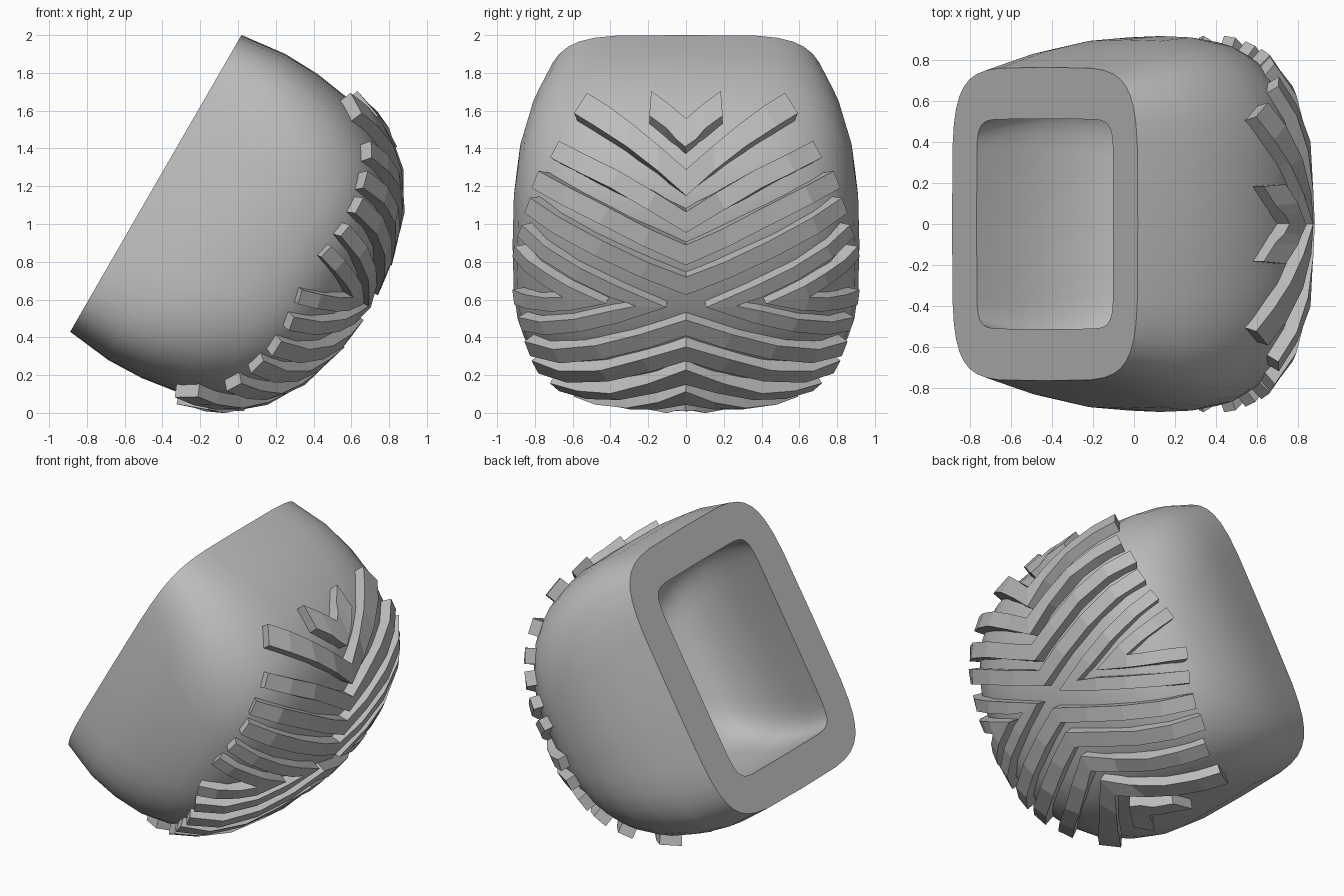
import bpy, bmesh, math
from mathutils import Vector
from mathutils.bvhtree import BVHTree

cube = bpy.data.objects.get("Cube")
if cube:
    bpy.data.objects.remove(cube)

# Tilted frame: u runs along the rim, v across it, d is depth below the rim
U, V, D = Vector((0.5, 0, 0.866)), Vector((0, 1, 0)), Vector((0.866, 0, -0.5))
RIM = Vector((-0.435, 0, 1.215))

def place(u, v, d):
    return RIM + U * u + V * v + D * d

grey = bpy.data.materials.new("grey rubber")
grey.use_nodes = True
colour = (0.5, 0.5, 0.5, 1)
grey.diffuse_color = colour
grey.node_tree.nodes["Principled BSDF"].inputs["Base Color"].default_value = colour

def finish(bm, name, smooth):
    bmesh.ops.recalc_face_normals(bm, faces=bm.faces)
    mesh = bpy.data.meshes.new(name)
    bm.to_mesh(mesh)
    bm.free()
    mesh.materials.append(grey)
    ob = bpy.data.objects.new(name, mesh)
    bpy.context.collection.objects.link(ob)
    if smooth:
        bpy.ops.object.select_all(action='DESELECT')
        ob.select_set(True)
        bpy.context.view_layer.objects.active = ob
        bpy.ops.object.shade_smooth_by_angle(angle=math.radians(40))
    return ob

# Cup body: squarish rings (depth, half length, half width, squareness)
RINGS = [(0, .907, .765, 5.2), (.25, .936, .85, 4.4), (.45, .93, .9, 3.8),
         (.65, .9, .918, 3.4), (.83, .835, .895, 3.1), (.94, .77, .855, 2.9),
         (1.06, .65, .77, 2.8), (1.16, .48, .6, 2.7), (1.225, .26, .34, 2.6)]
SIDES = 40

def power(c, n):
    return math.copysign(abs(c) ** (2 / n), c)

def ring(bm, d, a, b, n):
    angles = [2 * math.pi * i / SIDES for i in range(SIDES)]
    return [bm.verts.new(place(a * power(math.cos(t), n), b * power(math.sin(t), n), d))
            for t in angles]

def bridge(bm, r1, r2):
    for i in range(SIDES):
        j = (i + 1) % SIDES
        bm.faces.new((r1[i], r1[j], r2[j], r2[i]))

def shell(bm, su, sv, sd, square):
    loops = [ring(bm, d * sd, a * su, b * sv, n * square) for d, a, b, n in RINGS]
    for r1, r2 in zip(loops, loops[1:]):
        bridge(bm, r1, r2)
    pole = bm.verts.new(place(0, 0, 1.255 * sd))
    for i in range(SIDES):
        bm.faces.new((loops[-1][i], loops[-1][(i + 1) % SIDES], pole))
    return loops[0]

body = bmesh.new()
outer = shell(body, 1, 1, 1, 1)
body.normal_update()
surface = BVHTree.FromBMesh(body)
inner = shell(body, .735, .67, .8, 2)
bridge(body, outer, inner)
finish(body, "cup_body", True)

# Raised tread ribs: bent bands laid on the dome
CENTRE = place(0, 0, .45)

def on_dome(p):
    ray = (p - CENTRE).normalized()
    hit, normal, _, _ = surface.ray_cast(CENTRE, ray)
    return hit, (normal if normal.dot(ray) > 0 else -normal)

def rib(name, end_a, apex, end_b, half=.048, upright=False, height=.068, steps=4):
    a, m, b = place(*end_a), place(*apex), place(*end_b)
    path = [a.lerp(m, i / steps) for i in range(steps)]
    path += [m.lerp(b, i / steps) for i in range(steps + 1)]
    path = [on_dome(p) for p in path]
    bm = bmesh.new()
    rows = []
    for i, (p, normal) in enumerate(path):
        before = path[max(i - 1, 0)][0]
        after = path[min(i + 1, len(path) - 1)][0]
        along = (after - before).normalized()
        if upright:
            # Width runs lengthwise, so that the tips are cut straight
            side = (U - normal * U.dot(normal)).normalized() * half
        else:
            # Mitre the corner so that the band keeps its width
            leg = (after - p if i < len(path) - 1 else p - before).normalized()
            side = normal.cross(along).normalized() * half / max(leg.dot(along), .5)
        rows.append([bm.verts.new(q) for q in (
            p - side - normal * .04, p + side - normal * .04,
            p + side + normal * height, p - side + normal * height)])
    for r, s in zip(rows, rows[1:]):
        for k in range(4):
            n = (k + 1) % 4
            bm.faces.new((r[k], r[n], s[n], s[k]))
    bm.faces.new(rows[0])
    bm.faces.new(rows[-1])
    finish(bm, name, False)

# Chevrons toward both ends: apex (u, d), tip (u, v, d), half width, straight tips
CHEVRONS = [((.79, .90), (.875, .19, .74), .085, True),
            ((.62, 1.07), (.875, .565, .69), .07, True),
            ((.45, 1.16), (.70, .68, .87), .05, False),
            ((.28, 1.21), (.56, .77, .93), .05, False),
            ((.12, 1.24), (.43, .81, .96), .048, False)]
for s, end in ((1, "upper"), (-1, "lower")):
    for i, ((au, ad), (u, v, d), half, upright) in enumerate(CHEVRONS):
        rib(f"{end}_chevron_rib_{i + 1}", (s * u, v, d), (s * au, 0, ad),
            (s * u, -v, d), half, upright)

# Chevrons toward both sides: apex (v, d) and tip (u, v, d)
SIDE_CHEVRONS = [((.18, 1.24), (.28, .84, .96)), ((.48, 1.18), (.14, .87, .95))]
for s, side in ((1, "back"), (-1, "front")):
    for i, ((av, ad), (u, v, d)) in enumerate(SIDE_CHEVRONS):
        rib(f"{side}_side_rib_{i + 1}", (u, s * v, d), (0, s * av, ad), (-u, s * v, d), .04)
